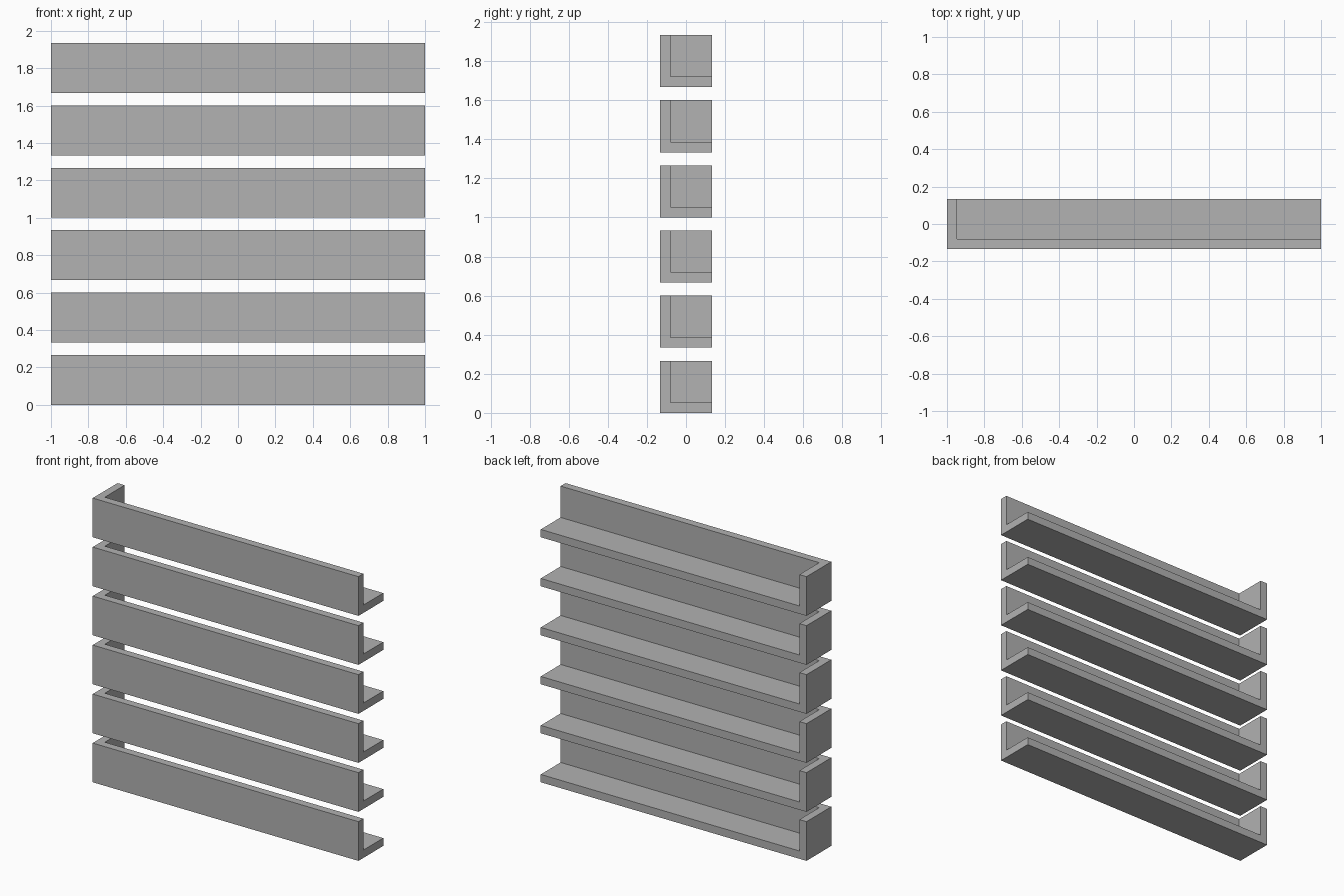
import bpy
import bmesh
from mathutils import Vector

default = bpy.data.objects.get("Cube")
if default:
    bpy.data.objects.remove(default, do_unlink=True)

COUNT = 6            # number of ledges
PITCH = 1 / 3        # vertical spacing
HALF = 0.1333        # half depth; also half height
WALL = 0.0533        # board thickness

grey = bpy.data.materials.new("plain_grey")
grey.use_nodes = True
colour = (0.445, 0.445, 0.445, 1)
grey.diffuse_color = colour
grey.node_tree.nodes["Principled BSDF"].inputs["Base Color"].default_value = colour


def box(name, low, high):
    """Axis-aligned box between two corners."""
    low, high = Vector(low), Vector(high)
    bm = bmesh.new()
    bmesh.ops.create_cube(bm, size=1)
    bmesh.ops.scale(bm, vec=high - low, verts=bm.verts)
    bmesh.ops.translate(bm, vec=(low + high) / 2, verts=bm.verts)
    mesh = bpy.data.meshes.new(name)
    bm.to_mesh(mesh)
    bm.free()
    mesh.materials.append(grey)
    obj = bpy.data.objects.new(name, mesh)
    bpy.context.collection.objects.link(obj)
    return obj


# Ledge: solid block hollowed out, leaving floor, front board and one end board
ledge = box("ledge_1", (-1, -HALF, 0), (1, HALF, 2 * HALF))
cutter = box("hollow_cutter", (-1 + WALL, -HALF + WALL, WALL), (1.2, 2 * HALF, 3 * HALF))
cutter.hide_render = True
cut = ledge.modifiers.new("hollow", "BOOLEAN")
cut.operation = "DIFFERENCE"
cut.solver = "EXACT"
cut.object = cutter
bpy.context.view_layer.objects.active = ledge
bpy.ops.object.modifier_apply(modifier=cut.name)
bpy.data.objects.remove(cutter, do_unlink=True)

# Stack of identical ledges
for i in range(1, COUNT):
    copy = ledge.copy()
    copy.name = f"ledge_{i + 1}"
    copy.location.z = i * PITCH
    bpy.context.collection.objects.link(copy)
